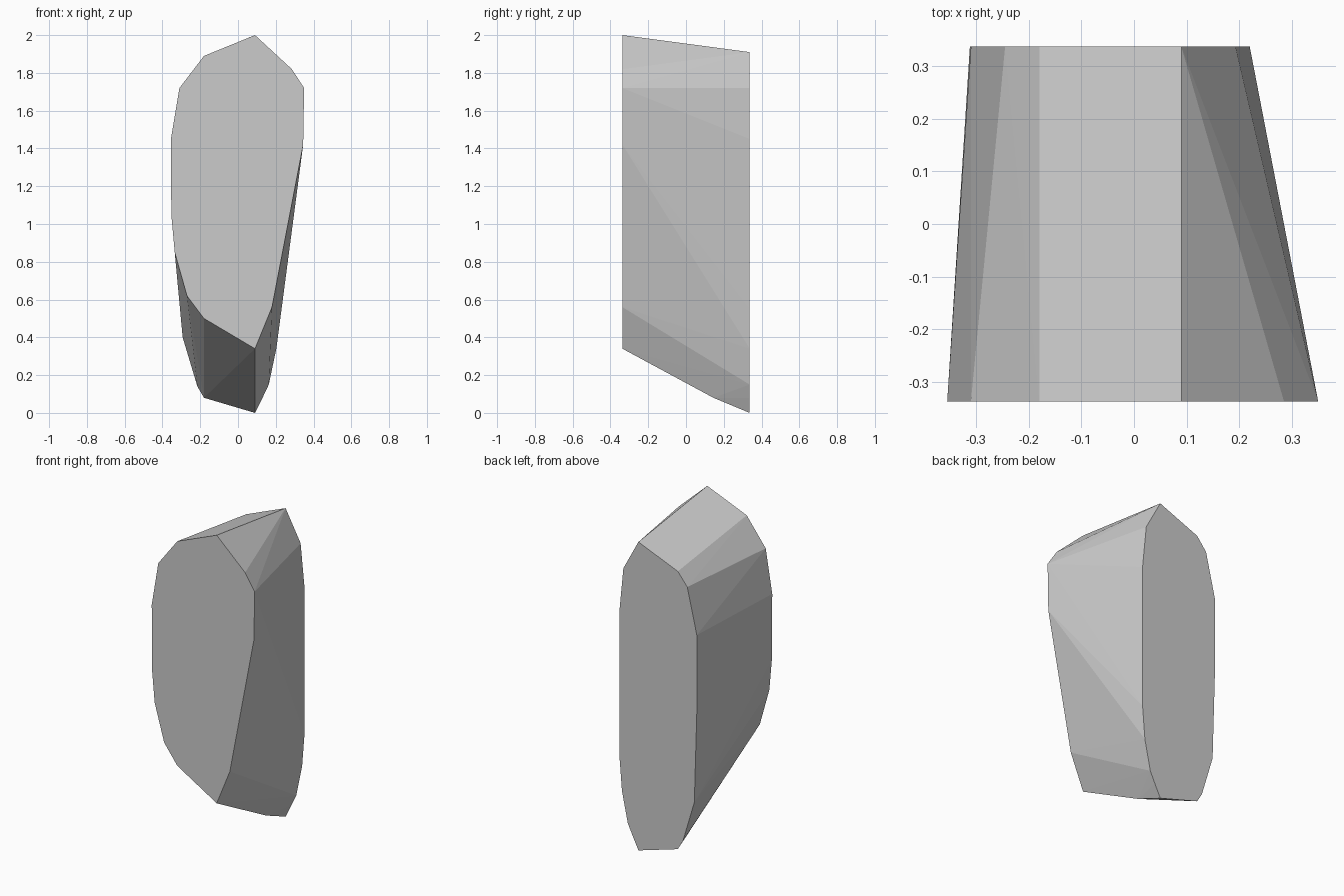
import bpy, bmesh, math

if "Cube" in bpy.data.objects:
    bpy.data.objects.remove(bpy.data.objects["Cube"])

# Outlines (x, z) of the two flat ends of the stone
front = [(0.09, 2.0), (0.11, 1.98), (0.285, 1.82), (0.35, 1.72), (0.345, 1.42),
         (0.18, 0.56), (0.09, 0.34), (-0.18, 0.50), (-0.27, 0.62), (-0.335, 0.85),
         (-0.353, 1.05), (-0.355, 1.45), (-0.31, 1.72), (-0.18, 1.89)]
back = [(0.09, 1.91), (0.193, 1.72), (0.22, 1.45), (0.22, 0.55), (0.203, 0.34),
        (0.163, 0.15), (0.13, 0.08), (0.09, 0.0), (-0.18, 0.08), (-0.215, 0.14),
        (-0.293, 0.40), (-0.312, 1.03), (-0.31, 1.44), (-0.245, 1.72), (-0.18, 1.80)]
depth = 0.337

# Stone body: hull between both ends plus one underside corner
bm = bmesh.new()
for outline, y in ((front, -depth), (back, depth)):
    for x, z in outline:
        bm.verts.new((x, y, z))
bm.verts.new((0.09, 0.145, 0.08))
hull = bmesh.ops.convex_hull(bm, input=bm.verts[:])
loose = {g for g in hull["geom_interior"] + hull["geom_unused"]
         if isinstance(g, bmesh.types.BMVert)}
bmesh.ops.delete(bm, geom=list(loose), context='VERTS')
bmesh.ops.dissolve_limit(bm, angle_limit=math.radians(0.5),
                         verts=bm.verts[:], edges=bm.edges[:])
bmesh.ops.recalc_face_normals(bm, faces=bm.faces[:])

mesh = bpy.data.meshes.new("stone")
bm.to_mesh(mesh)
bm.free()
stone = bpy.data.objects.new("stone", mesh)
bpy.context.collection.objects.link(stone)

# Plain grey stone colour
grey = bpy.data.materials.new("stone grey")
grey.diffuse_color = (0.6, 0.6, 0.6, 1)
grey.use_nodes = True
grey.node_tree.nodes["Principled BSDF"].inputs["Base Color"].default_value = grey.diffuse_color
mesh.materials.append(grey)
